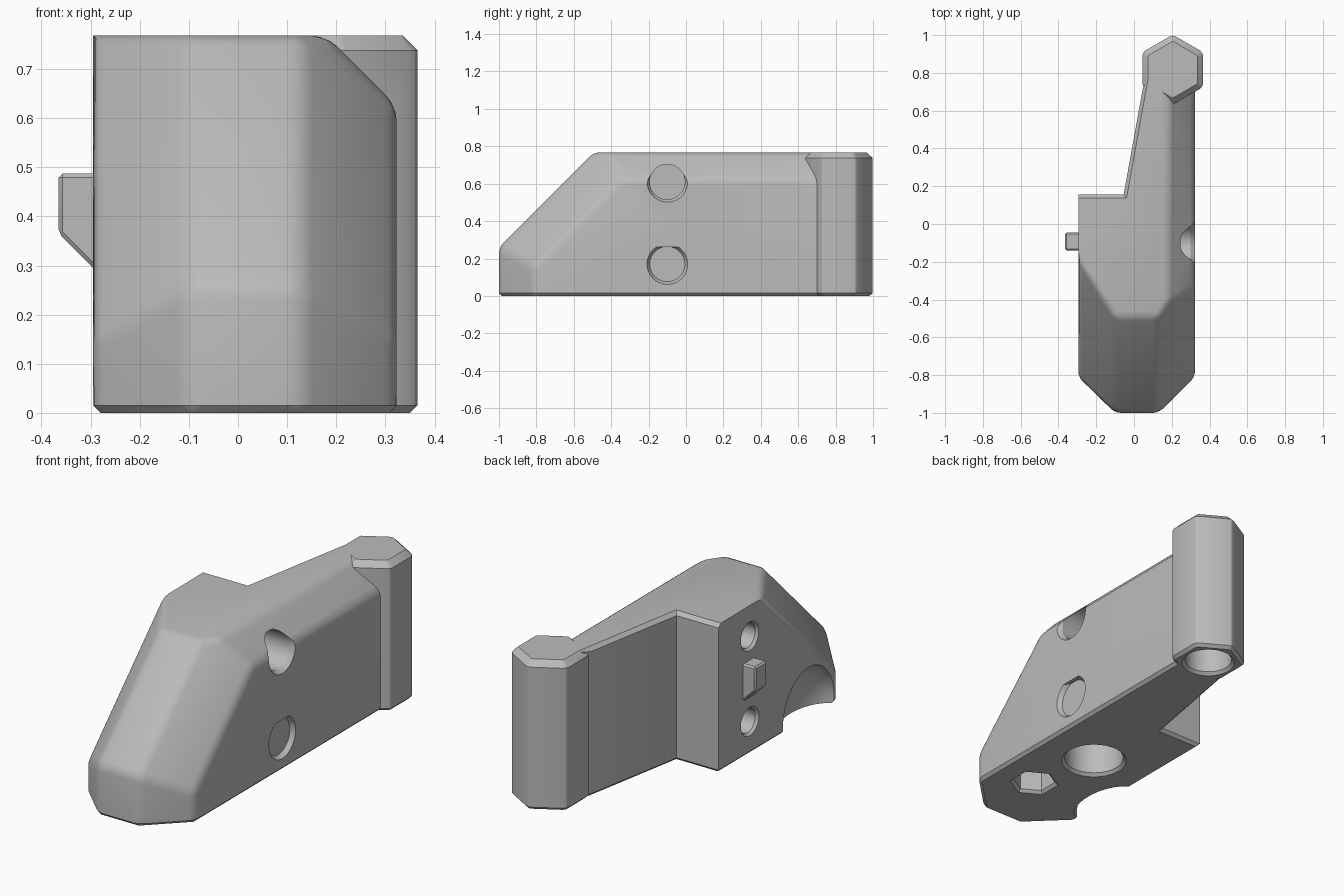
import bpy, bmesh, math
from mathutils import Vector, Matrix

cube = bpy.data.objects.get("Cube")
if cube:
    bpy.data.objects.remove(cube, do_unlink=True)

TOP = 0.768
grey = bpy.data.materials.new("plain grey")
grey.use_nodes = True
grey.diffuse_color = (0.5, 0.5, 0.5, 1)
grey.node_tree.nodes["Principled BSDF"].inputs["Base Color"].default_value = (0.5, 0.5, 0.5, 1)


def finish(bm, name):
    bmesh.ops.recalc_face_normals(bm, faces=bm.faces)
    mesh = bpy.data.meshes.new(name)
    bm.to_mesh(mesh)
    bm.free()
    mesh.materials.append(grey)
    obj = bpy.data.objects.new(name, mesh)
    bpy.context.collection.objects.link(obj)
    return obj


def prism(points, height):
    bm = bmesh.new()
    base = bm.faces.new([bm.verts.new((x, y, 0)) for x, y in points])
    extruded = bmesh.ops.extrude_face_region(bm, geom=[base])["geom"]
    bmesh.ops.translate(bm, vec=(0, 0, height),
                        verts=[v for v in extruded if isinstance(v, bmesh.types.BMVert)])
    bmesh.ops.recalc_face_normals(bm, faces=bm.faces)
    return bm


def bevel(bm, width, rule, segments=1):
    edges = [e for e in bm.edges if rule(e)]
    bmesh.ops.bevel(bm, geom=edges, offset=width, segments=segments, profile=0.5,
                    affect='EDGES', clamp_overlap=True)


def mid(e):
    return (e.verts[0].co + e.verts[1].co) / 2


def level(e, z):
    return all(abs(v.co.z - z) < 1e-4 for v in e.verts)


def slice_off(bm, point, normal):
    cut = bmesh.ops.bisect_plane(bm, geom=bm.verts[:] + bm.edges[:] + bm.faces[:],
                                 plane_co=point, plane_no=normal, clear_outer=True)
    rim = [g for g in cut["geom_cut"] if isinstance(g, bmesh.types.BMEdge)]
    bmesh.ops.edgeloop_fill(bm, edges=rim)


def combine(target, tool, operation):
    mod = target.modifiers.new("combine", 'BOOLEAN')
    mod.operation, mod.solver, mod.object = operation, 'EXACT', tool
    bpy.context.view_layer.objects.active = target
    bpy.ops.object.modifier_apply(modifier=mod.name)
    bpy.data.objects.remove(tool, do_unlink=True)


def bore(r1, r2, depth, matrix, sides=40):
    bm = bmesh.new()
    bmesh.ops.create_cone(bm, cap_ends=True, segments=sides, radius1=r1, radius2=r2, depth=depth,
                          matrix=matrix @ Matrix.Translation((0, 0, depth / 2)))
    return bm


# Main body: stepped outline, chamfered rims, sloping faceted nose
body_bm = prism([(-0.295, 0.155), (-0.295, -0.81), (-0.1, -1), (0.13, -1), (0.323, -0.81),
                 (0.323, 0.72), (0.28, 0.8), (0.08, 0.8), (0.045, 0.71), (-0.055, 0.155)], TOP)
bevel(body_bm, 0.03, lambda e: level(e, TOP) and 0.15 < mid(e).y < 0.6 and mid(e).x < 0.1)
bevel(body_bm, 0.015, lambda e: level(e, 0))
slice_off(body_bm, (0, -1, 0.26), (0, -1, 1))
slice_off(body_bm, (0.13, -1, 0.26), (0.29, -0.19, 0.19))
slice_off(body_bm, (-0.1, -1, 0.26), (-0.29, -0.19, 0.19))
slice_off(body_bm, (0.323, 0, 0.625), (1, 0, 1))
bmesh.ops.remove_doubles(body_bm, verts=body_bm.verts, dist=0.0005)
bmesh.ops.recalc_face_normals(body_bm, faces=body_bm.faces)


def soft_edge(e):
    m = mid(e)
    return (len(e.link_faces) == 2 and 0.15 < e.calc_face_angle() < 1.2 and m.z > 0.03
            and not (m.y > 0.1 and m.x < 0.15) and m.y < 0.7)


bevel(body_bm, 0.03, soft_edge, 3)
body = finish(body_bm, "body")

# Hexagonal hinge barrel with rounded corners
hexagon = [(0.205 + 0.185 * math.sin(math.radians(a)), 0.817 + 0.185 * math.cos(math.radians(a)))
           for a in range(0, 360, 60)]
barrel_bm = prism(hexagon, TOP)
bevel(barrel_bm, 0.018, lambda e: abs(e.verts[0].co.z - e.verts[1].co.z) > 0.1, 2)
bevel(barrel_bm, 0.03, lambda e: level(e, TOP))
bevel(barrel_bm, 0.015, lambda e: level(e, 0))
combine(body, finish(barrel_bm, "barrel"), 'UNION')

# Locating peg on the left flank, with a sloped underside
peg_bm = prism([(-0.25, 0.25), (-0.365, 0.365), (-0.365, 0.487), (-0.25, 0.487)], 0.095)
bmesh.ops.transform(peg_bm, verts=peg_bm.verts,
                    matrix=Matrix.Translation((0, -0.045, 0)) @ Matrix.Rotation(math.pi / 2, 4, 'X'))
bevel(peg_bm, 0.008, lambda e: mid(e).x < -0.26)
combine(body, finish(peg_bm, "peg"), 'UNION')

# Screw holes: narrow bore through, flat-topped counterbore and flared rims
to_left = Matrix.Rotation(-math.pi / 2, 4, 'Y')
to_right = Matrix.Rotation(math.pi / 2, 4, 'Y')
for z in (0.17, 0.61):
    right_end = Matrix.Translation((0.36, -0.1, z)) @ to_left
    left_end = Matrix.Translation((-0.3, -0.1, z)) @ to_right
    combine(body, finish(bore(0.063, 0.063, 0.8, right_end), "screw_bore"), 'DIFFERENCE')
    combine(body, finish(bore(0.078, 0.062, 0.02, left_end), "screw_rim"), 'DIFFERENCE')
    for r1, r2, depth in ((0.094, 0.094, 0.21), (0.132, 0.094, 0.06)):
        socket = bore(r1, r2, depth, right_end)
        slice_off(socket, (0, 0, z + 0.092), (0, 0, 1))
        combine(body, finish(socket, "screw_socket"), 'DIFFERENCE')

# Underside recesses: hinge bore, round pocket and hexagonal pocket
for x, y, radius, depth, sides in ((0.205, 0.817, 0.115, 0.62, 40), (0.015, -0.29, 0.145, 0.3, 40),
                                   (0.1, -0.65, 0.105, 0.14, 6)):
    place = Matrix.Translation((x, y, -0.01))
    combine(body, finish(bore(radius, radius, depth, place, sides), "pocket"), 'DIFFERENCE')
    combine(body, finish(bore(radius + 0.025, radius, 0.025, place, sides), "pocket_rim"), 'DIFFERENCE')

# Domed finger notch at the lower left of the nose
notch_bm = bmesh.new()
bmesh.ops.create_uvsphere(notch_bm, u_segments=40, v_segments=24, radius=1,
                          matrix=Matrix.Translation((-0.32, -0.58, 0.03)) @ Matrix.Diagonal((0.13, 0.215, 0.24, 1)))
combine(body, finish(notch_bm, "finger_notch"), 'DIFFERENCE')

# Shading
bpy.ops.object.select_all(action='DESELECT')
body.select_set(True)
bpy.context.view_layer.objects.active = body
bpy.ops.object.shade_smooth_by_angle(angle=math.radians(25))
